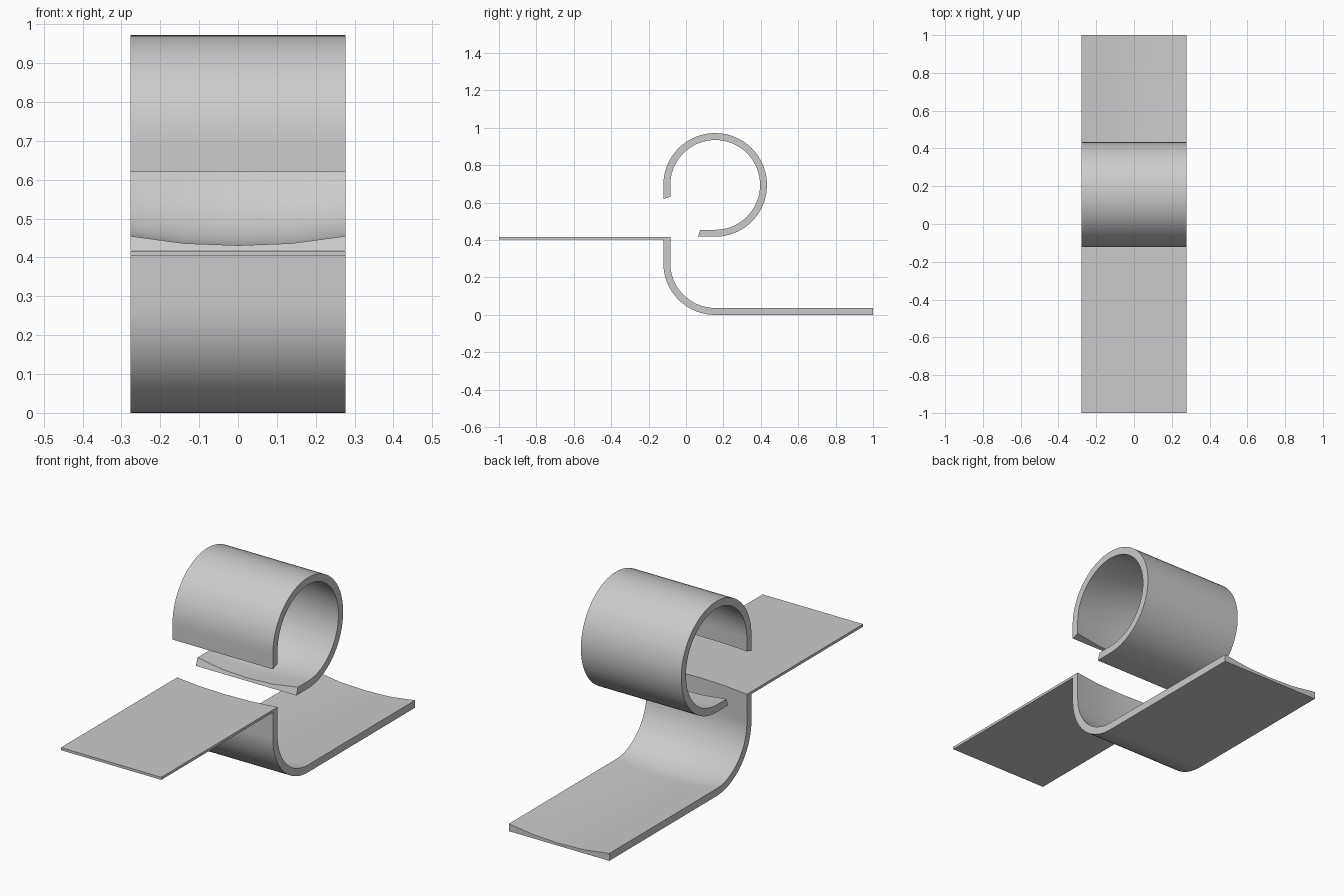
import bpy, bmesh
from math import sin, cos, radians

if "Cube" in bpy.data.objects:
    bpy.data.objects.remove(bpy.data.objects["Cube"])

HALF = 0.277           # half width of the strip
THICK, THIN = 0.037, 0.013   # wall thickness at the edges and at the middle
R = 0.277              # outer bend radius
CY, RING_Z, WALL_Y, TOP = 0.156, 0.695, -0.121, 0.417
XS = [HALF * i / 2 for i in (-2, -1, 0, 1, 2)]


def depth(x):
    # thickness of the dished strip across its width
    return THIN + (THICK - THIN) * (abs(x) / HALF) ** 2.2


def finish(name, bm):
    bmesh.ops.recalc_face_normals(bm, faces=bm.faces)
    mesh = bpy.data.meshes.new(name)
    bm.to_mesh(mesh)
    bm.free()
    ob = bpy.data.objects.new(name, mesh)
    bpy.context.collection.objects.link(ob)
    bpy.ops.object.select_all(action='DESELECT')
    bpy.context.view_layer.objects.active = ob
    ob.select_set(True)
    bpy.ops.object.shade_smooth_by_angle(angle=radians(30))
    return ob


def strip(name, path):
    # path entries: outer point (y, z) and inward direction (y, z)
    bm = bmesh.new()
    rings = []
    for (y, z), (ny, nz) in path:
        outer = [bm.verts.new((x, y, z)) for x in XS]
        inner = [bm.verts.new((x, y + ny * depth(x), z + nz * depth(x)))
                 for x in reversed(XS)]
        rings.append(outer + inner)
    for a, b in zip(rings, rings[1:]):
        for i in range(len(a)):
            j = (i + 1) % len(a)
            bm.faces.new((a[i], a[j], b[j], b[i]))
    bm.faces.new(rings[0])
    bm.faces.new(rings[-1])
    return finish(name, bm)


def arc(cz, start, end, steps):
    pts = []
    for i in range(steps + 1):
        a = radians(start + (end - start) * i / steps)
        pts.append(((CY + R * cos(a), cz + R * sin(a)), (-cos(a), -sin(a))))
    return pts


# open curl: short straight lip, three quarter turn, slanted tail
strip("curl", [((WALL_Y, 0.62), (1, 0.3))]
      + arc(RING_Z, 180, -90, 54)
      + [((0.064, RING_Z - R), (0.35, 1))])

# lower strip: upright wall bending into the flat base
strip("base_strip", [((WALL_Y, TOP - THIN), (1, 0))]
      + arc(R, 180, 270, 20)
      + [((1.0, 0.0), (0, 1))])

# thin flat plate, its back edge following the dished wall
bm = bmesh.new()
outline = [(-HALF, -1), (HALF, -1)] + [(x, WALL_Y + depth(x)) for x in reversed(XS)]
face = bm.faces.new([bm.verts.new((x, y, TOP - THIN)) for x, y in outline])
ext = bmesh.ops.extrude_face_region(bm, geom=[face])
bmesh.ops.translate(bm, vec=(0, 0, THIN),
                    verts=[v for v in ext["geom"] if isinstance(v, bmesh.types.BMVert)])
finish("front_plate", bm)
